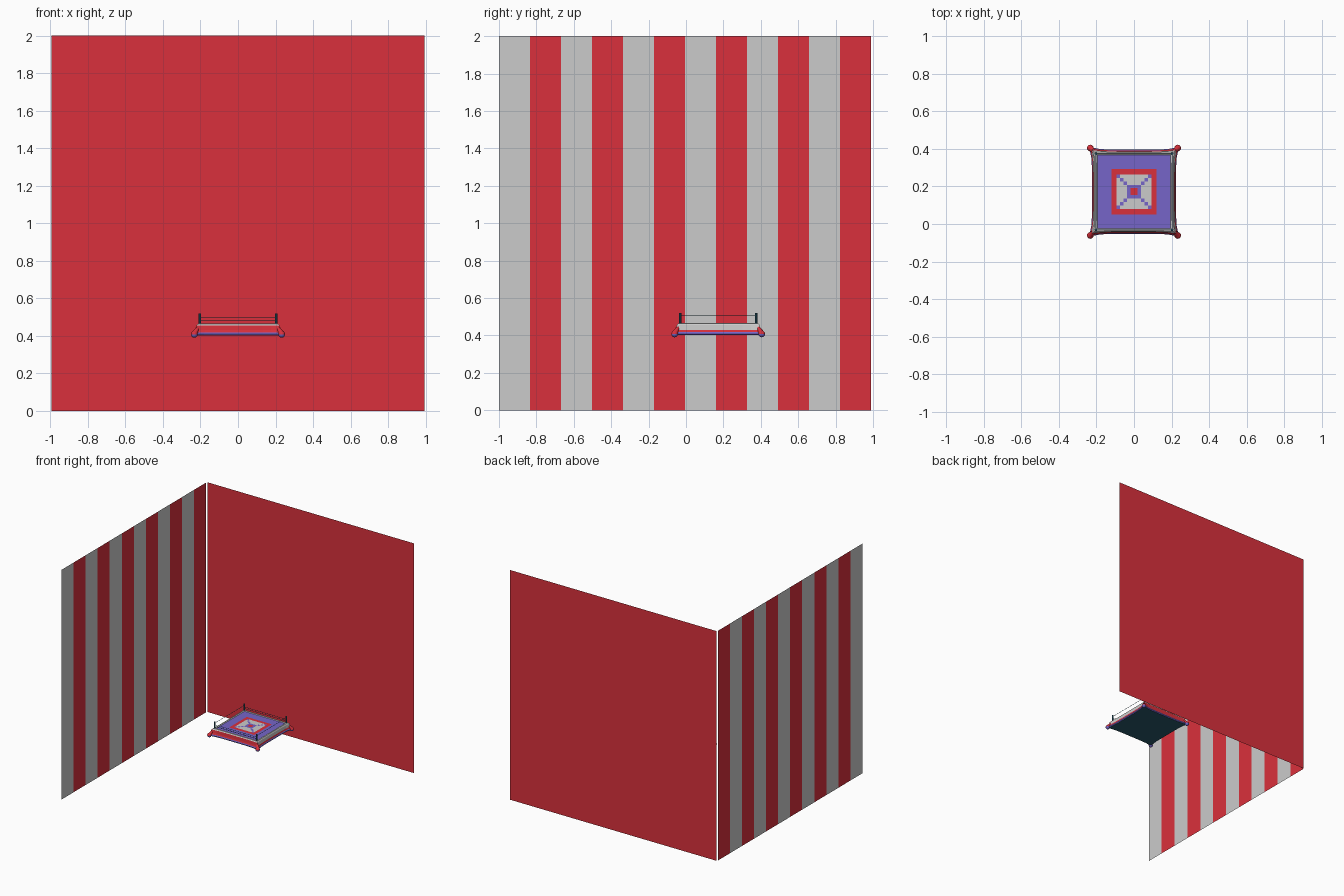
import bpy, bmesh
from math import pi
from mathutils import Vector, Matrix

if "Cube" in bpy.data.objects:
    bpy.data.objects.remove(bpy.data.objects["Cube"])

CY = 0.172  # centre of the platform along y


def mat(name, rgb):
    m = bpy.data.materials.new(name)
    m.diffuse_color = (*rgb, 1)
    m.use_nodes = True
    m.node_tree.nodes["Principled BSDF"].inputs["Base Color"].default_value = m.diffuse_color
    return m


RED = mat("red", (0.7, 0.03, 0.045))
BLUE = mat("blue", (0.18, 0.13, 0.58))
TEAL = mat("teal", (0.02, 0.10, 0.15))
MATS = [None, RED, BLUE, TEAL]  # slot 0 stays plain grey


def finish(name, bm, smooth=False):
    me = bpy.data.meshes.new(name)
    for m in MATS:
        me.materials.append(m)
    for f in bm.faces:
        f.smooth = smooth
    bm.to_mesh(me)
    bm.free()
    ob = bpy.data.objects.new(name, me)
    bpy.context.collection.objects.link(ob)
    return ob


def quad(bm, pts, mi):
    f = bm.faces.new([bm.verts.new(p) for p in pts])
    f.material_index = mi


# back wall: one thin red sheet
bm = bmesh.new()
quad(bm, [(-0.995, 1, 0), (0.995, 1, 0), (0.995, 1, 2), (-0.995, 1, 2)], 1)
finish("back_wall", bm)

# side wall: twelve grey and red stripes
bm = bmesh.new()
w = 1.99 / 12
for i in range(12):
    a, b = -1 + i * w, -1 + (i + 1) * w
    quad(bm, [(-1, a, 0), (-1, b, 0), (-1, b, 2), (-1, a, 2)], i % 2)
finish("striped_wall", bm)

# platform top: stepped pattern of nested squares and a diagonal cross
bm = bmesh.new()
N, C = 21, 0.0093
bmesh.ops.create_grid(bm, x_segments=2 * N, y_segments=2 * N, size=N * C,
                      matrix=Matrix.Translation((0, CY, 0.461)))
for f in bm.faces:
    c = f.calc_center_median()
    i, j = int(abs(c.x) / C), int(abs(c.y - CY) / C)
    d = max(i, j)
    if d < 2:
        f.material_index = 1
    elif d < 4:
        f.material_index = 2
    elif d < 10:
        f.material_index = 2 if i // 2 == j // 2 else 0
    elif d < 13:
        f.material_index = 1
    else:
        f.material_index = 2
finish("patterned_top", bm)

# padded rim and cloth skirt: square rings (half width, corner flare, z)
rings = [(0.195, 0, 0.461), (0.201, 0.001, 0.466), (0.210, 0.003, 0.464),
         (0.215, 0.006, 0.456), (0.217, 0.010, 0.430), (0.220, 0.013, 0.418),
         (0.224, 0.015, 0.409), (0.220, 0.013, 0.402)]
SEG = 10
bm = bmesh.new()
loops = []
for h, flare, z in rings:
    loop = []
    for side in range(4):
        rot = Matrix.Rotation(side * pi / 2, 3, 'Z')
        for k in range(SEG):
            t = -1 + 2 * k / SEG
            e = 1 + flare / h * abs(t) ** 6
            p = rot @ Vector((h * t * e, -h * e, z))
            loop.append(bm.verts.new((p.x, p.y + CY, p.z)))
    loops.append(loop)
n = 4 * SEG
for r in range(len(rings) - 1):
    for k in range(n):
        q = (k + 1) % n
        f = bm.faces.new((loops[r][k], loops[r + 1][k], loops[r + 1][q], loops[r][q]))
        on_x_side = (k // SEG) % 2 == 1
        if r >= 5:
            f.material_index = 2
        elif r >= (4 if on_x_side else 3):
            f.material_index = 1
f = bm.faces.new(loops[-1])
f.material_index = 3
bmesh.ops.recalc_face_normals(bm, faces=bm.faces[:])
finish("padded_skirt", bm)


# corner folds: a tapered cloth drop ending in a rounded red and blue tip
def corner_fold(sx, sy):
    bm = bmesh.new()
    path = [(0.200, 0.462, 0.005), (0.212, 0.448, 0.008),
            (0.222, 0.428, 0.012), (0.231, 0.411, 0.017)]
    rows = []
    axis = Vector((sx, sy, -1.1)).normalized()
    u = axis.cross(Vector((0, 0, 1))).normalized()
    v = axis.cross(u)
    for d, z, r in path:
        c = Vector((sx * d, CY + sy * d, z))
        row = []
        for k in range(10):
            p = Matrix.Rotation(k * pi / 5, 3, axis) @ v
            row.append(bm.verts.new(c + p * r))
        rows.append(row)
    for a, b in zip(rows, rows[1:]):
        for k in range(10):
            q = (k + 1) % 10
            bm.faces.new((a[k], a[q], b[q], b[k])).material_index = 1
    for f in bm.faces:
        f.material_index = 1
    old = set(bm.faces)
    c = Vector((sx * 0.233, CY + sy * 0.233, 0.408))
    bmesh.ops.create_uvsphere(bm, u_segments=12, v_segments=8, radius=0.018,
                              matrix=Matrix.Translation(c))
    for f in bm.faces:
        if f not in old:
            f.material_index = 2 if f.calc_center_median().z < c.z else 1
    bmesh.ops.recalc_face_normals(bm, faces=bm.faces[:])
    finish("corner_fold", bm, True)


# straight rods used for posts and ropes
def rod(name, a, b, radius, sides):
    a, b = Vector(a), Vector(b)
    d = b - a
    bm = bmesh.new()
    m = Matrix.Translation((a + b) / 2) @ d.to_track_quat('Z', 'Y').to_matrix().to_4x4()
    bmesh.ops.create_cone(bm, cap_ends=True, segments=sides, radius1=radius,
                          radius2=radius, depth=d.length, matrix=m)
    for f in bm.faces:
        f.material_index = 3
    finish(name, bm)


P = 0.203
for sx in (-1, 1):
    for sy in (-1, 1):
        corner_fold(sx, sy)
        rod("corner_post", (sx * P, CY + sy * P, 0.452), (sx * P, CY + sy * P, 0.52), 0.007, 8)

# ropes between the posts
for s in (-1, 1):
    rod("side_rope", (s * P, CY - P, 0.508), (s * P, CY + P, 0.508), 0.0015, 5)
    for z in (0.482, 0.495):
        rod("end_rope", (-P, CY + s * P, z), (P, CY + s * P, z), 0.0015, 5)
